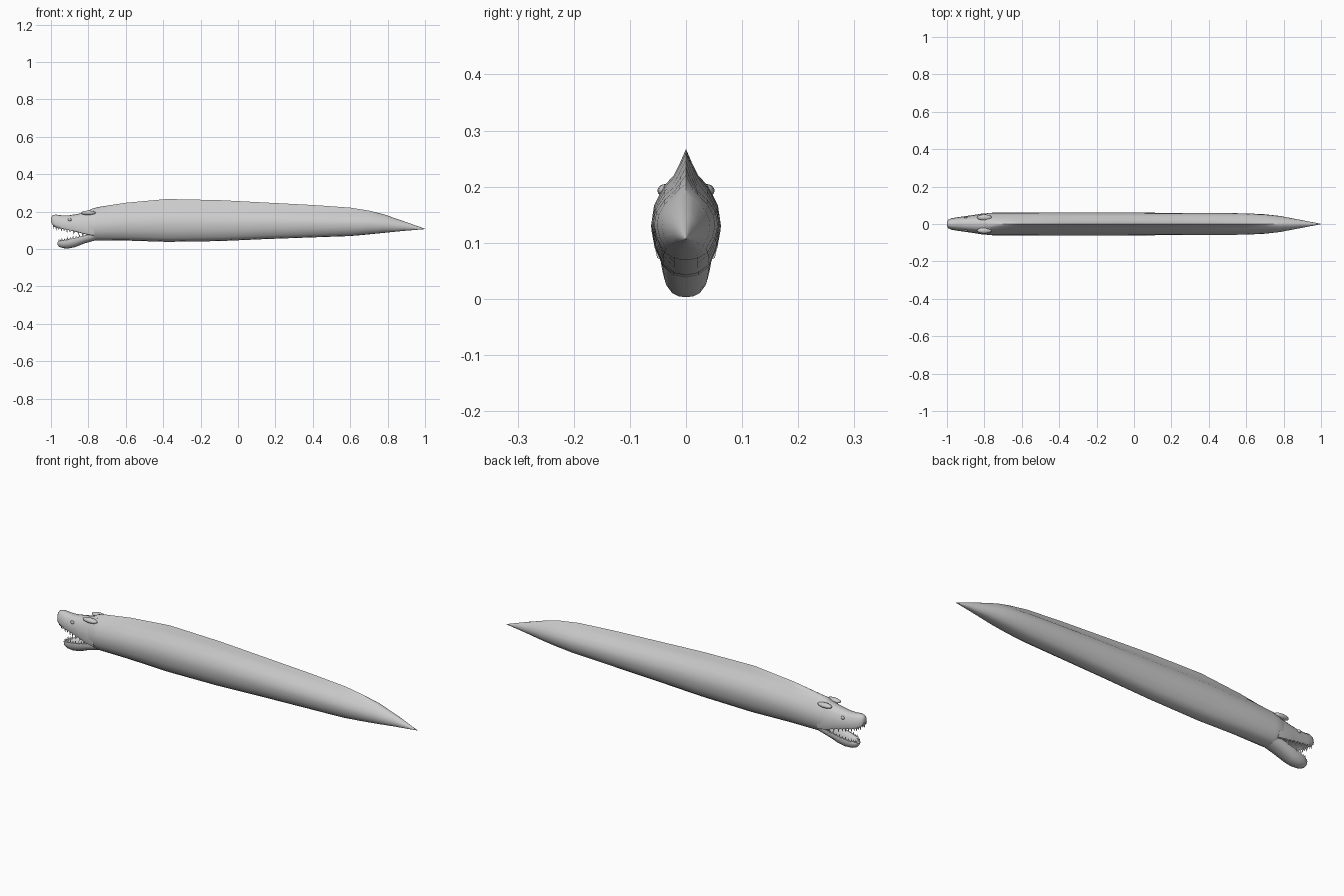
import bpy, bmesh, math
from mathutils import Vector

if "Cube" in bpy.data.objects:
    bpy.data.objects.remove(bpy.data.objects["Cube"])


def material(name, value):
    m = bpy.data.materials.new(name)
    m.diffuse_color = (value, value, value, 1)
    m.use_nodes = True
    m.node_tree.nodes["Principled BSDF"].inputs["Base Color"].default_value = m.diffuse_color
    return m


SKIN = material("grey skin", 0.6)
TOOTH = material("pale tooth", 0.8)

# Half sections from top to bottom: (share of half width, share of height)
KEELED = [(0, 1), (.16, .9), (.34, .8), (.64, .71), (.92, .56),
          (1, .41), (.9, .25), (.68, .09), (.36, .02), (0, 0)]
ROUND = [(0, 1), (.35, .97), (.65, .87), (.88, .72), (.98, .56),
         (1, .41), (.92, .25), (.7, .09), (.36, .02), (0, 0)]
SNOUT = [(0, 1), (.4, .96), (.72, .8), (.92, .5), (1, .2),
         (.9, .02), (.75, 0), (.6, .12), (.3, .18), (0, .2)]
JAW = [(0, .72), (.4, .74), (.7, .82), (.85, 1), (.97, .97),
       (1, .7), (.9, .4), (.65, .15), (.35, .03), (0, 0)]


def finish(name, bm, mat, angle=50):
    bmesh.ops.recalc_face_normals(bm, faces=bm.faces)
    me = bpy.data.meshes.new(name)
    bm.to_mesh(me)
    bm.free()
    me.materials.append(mat)
    ob = bpy.data.objects.new(name, me)
    bpy.context.collection.objects.link(ob)
    bpy.context.view_layer.objects.active = ob
    ob.select_set(True)
    bpy.ops.object.shade_smooth_by_angle(angle=math.radians(angle))
    ob.select_set(False)
    return ob


def loft(name, stations, section):
    """Stations are (x, bottom, top, half width, blend); section(blend) gives a half outline."""
    bm = bmesh.new()
    rings = []
    for x, lo, hi, w, k in stations:
        half = section(k)
        outline = half + [(-y, z) for y, z in half[-2:0:-1]]
        rings.append([bm.verts.new((x, y * w, lo + z * (hi - lo))) for y, z in outline])
    n = len(rings[0])
    for a, b in zip(rings, rings[1:]):
        for i in range(n):
            bm.faces.new((a[i], a[(i + 1) % n], b[(i + 1) % n], b[i]))
    bm.faces.new(rings[0])
    bm.faces.new(rings[-1])
    return finish(name, bm, SKIN)


def body_section(k):
    return [(a[0] * (1 - k) + b[0] * k, a[1] * (1 - k) + b[1] * k)
            for a, b in zip(ROUND, KEELED)]


# Long body with a dorsal keel, tapering to a pointed tail
loft("body", [
    (-.81, .06, .195, .05, 0), (-.785, .048, .214, .058, .1), (-.75, .046, .224, .061, .4),
    (-.6, .045, .247, .062, .8), (-.38, .038, .267, .062, 1), (-.1, .042, .261, .061, 1),
    (.15, .053, .248, .06, 1), (.4, .062, .235, .059, 1), (.6, .069, .221, .057, .9),
    (.7, .078, .205, .052, .6), (.78, .086, .185, .043, .3), (.89, .097, .147, .022, 0),
    (1, .106, .108, .001, 0)], body_section)

# Upper jaw with a blunt, slightly raised snout
loft("upper_jaw", [
    (-1, .145, .168, .012, 0), (-.993, .13, .179, .023, 0), (-.975, .118, .184, .031, 0),
    (-.945, .109, .18, .036, 0), (-.91, .102, .179, .041, 0), (-.86, .09, .187, .048, 0),
    (-.81, .077, .198, .056, 0), (-.77, .07, .213, .057, 0)], lambda k: SNOUT)

# Lower jaw hanging open
loft("lower_jaw", [
    (-.966, .024, .036, .01, 0), (-.957, .012, .041, .022, 0), (-.935, .004, .047, .032, 0),
    (-.905, .003, .053, .038, 0), (-.87, .01, .06, .041, 0), (-.82, .03, .072, .044, 0),
    (-.75, .05, .09, .045, 0)], lambda k: JAW)

# Brow ridge behind each side of the head, and the eyes
for side, label in ((-1, "left"), (1, "right")):
    for part, loc, size in (("brow", (-.8, .035, .193), (.04, .016, .012)),
                            ("eye", (-.9, .036, .157), (.01, .006, .008))):
        bm = bmesh.new()
        bmesh.ops.create_uvsphere(bm, u_segments=12, v_segments=8, radius=1)
        for v in bm.verts:
            v.co = Vector((loc[0] + v.co.x * size[0],
                           side * (loc[1] + v.co.y * size[1]),
                           loc[2] + v.co.z * size[2]))
        finish(label + "_" + part, bm, SKIN)


# Rows of cone teeth following the edge of each jaw
def teeth(name, path, count, length, direction):
    bm = bmesh.new()
    pts = [Vector(p) for p in path]
    for i in range(count):
        t = i / (count - 1) * (len(pts) - 1)
        j = min(int(t), len(pts) - 2)
        base = pts[j].lerp(pts[j + 1], t - j)
        h = length * (1 if i % 2 == 0 else .7)
        for side in (-1, 1):
            root = Vector((base.x, side * base.y, base.z - direction * .005))
            ring = [bm.verts.new(root + Vector((.0055 * math.cos(a), .004 * math.sin(a), 0)))
                    for a in (math.tau * s / 6 for s in range(6))]
            tip = bm.verts.new(root + Vector((0, 0, direction * (h + .005))))
            bm.faces.new(ring)
            for s in range(6):
                bm.faces.new((ring[s], ring[(s + 1) % 6], tip))
    finish(name, bm, TOOTH)


teeth("upper_teeth", [(-.985, .016, .125), (-.965, .026, .115), (-.93, .032, .106),
                      (-.89, .037, .097), (-.83, .044, .082)], 11, .018, -1)
teeth("lower_teeth", [(-.957, .012, .039), (-.94, .026, .045), (-.905, .034, .052),
                      (-.87, .037, .059), (-.83, .039, .069)], 10, .017, 1)
